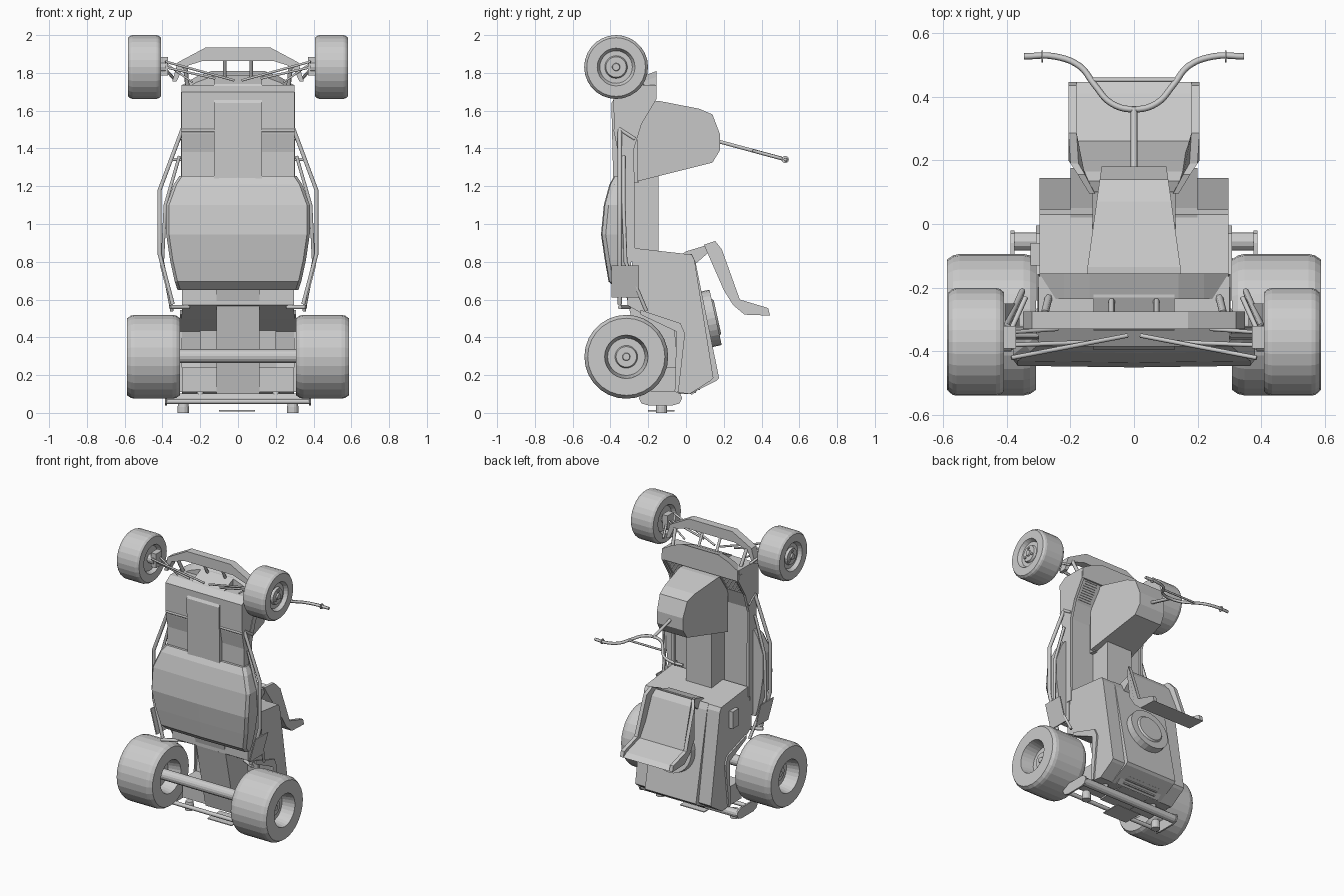
import bpy, bmesh, math
from mathutils import Vector

if "Cube" in bpy.data.objects:
    bpy.data.objects.remove(bpy.data.objects["Cube"], do_unlink=True)

GREY = (0.6, 0.6, 0.6, 1)
mat = bpy.data.materials.new("plain grey")
mat.use_nodes = True
mat.diffuse_color = GREY
mat.node_tree.nodes["Principled BSDF"].inputs["Base Color"].default_value = GREY


def finish(name, bm):
    bmesh.ops.recalc_face_normals(bm, faces=bm.faces)
    me = bpy.data.meshes.new(name)
    bm.to_mesh(me)
    bm.free()
    me.materials.append(mat)
    ob = bpy.data.objects.new(name, me)
    bpy.context.collection.objects.link(ob)
    return ob


def loft(name, rings):
    """Skin a list of equal-length closed rings and cap both ends."""
    bm = bmesh.new()
    vs = [[bm.verts.new(p) for p in r] for r in rings]
    n = len(vs[0])
    for a, b in zip(vs, vs[1:]):
        for i in range(n):
            bm.faces.new((a[i], a[(i + 1) % n], b[(i + 1) % n], b[i]))
    bm.faces.new(vs[0])
    bm.faces.new(vs[-1])
    return finish(name, bm)


def prism(name, profile, x0, x1, width=lambda y: 1):
    """Extrude a (y, z) side profile across x, scaled by a width rule."""
    return loft(name, [[(x * width(y), y, z) for y, z in profile] for x in (x0, x1)])


def box(name, lo, hi):
    return prism(name, [(lo[1], lo[2]), (hi[1], lo[2]), (hi[1], hi[2]), (lo[1], hi[2])], lo[0], hi[0])


def lathe(name, profile, centre, axis=(1, 0, 0), seg=28):
    """Spin (offset along axis, radius) pairs around an axis."""
    q = Vector((0, 0, 1)).rotation_difference(Vector(axis))
    c = Vector(centre)
    rings = []
    for d, r in profile:
        ring = []
        for i in range(seg):
            t = 2 * math.pi * i / seg
            ring.append(c + q @ Vector((r * math.cos(t), r * math.sin(t), d)))
        rings.append(ring)
    return loft(name, rings)


def tube(name, pts, r, smooth=False):
    """Round pipe along a path, made as a bevelled curve then meshed."""
    cu = bpy.data.curves.new(name, "CURVE")
    cu.dimensions = "3D"
    cu.bevel_depth, cu.bevel_resolution, cu.use_fill_caps = r, 1, True
    sp = cu.splines.new("BEZIER" if smooth else "POLY")
    if smooth:
        sp.bezier_points.add(len(pts) - 1)
        for b, p in zip(sp.bezier_points, pts):
            b.co = p
            b.handle_left_type = b.handle_right_type = "AUTO"
        sp.resolution_u = 5
    else:
        sp.points.add(len(pts) - 1)
        for b, p in zip(sp.points, pts):
            b.co = (*p, 1)
    tmp = bpy.data.objects.new(name + " path", cu)
    bpy.context.collection.objects.link(tmp)
    dg = bpy.context.evaluated_depsgraph_get()
    bm = bmesh.new()
    bm.from_mesh(tmp.evaluated_get(dg).to_mesh())
    bpy.data.objects.remove(tmp, do_unlink=True)
    return finish(name, bm)


def wheel(name, x, y, z, R, w, rim, dish, hub, side):
    """Tyre with rounded shoulders and a dished rim on both faces."""
    k = 0.14 * w
    inner = [(-w + dish, .01), (-w + dish, rim * .86), (-w, rim), (-w, R * .92), (-w + k, R * .98), (-w + 2 * k, R)]
    outer = [(-d, r) for d, r in reversed(inner[1:])]
    boss = [(w - dish, hub), (w - dish + .015, hub * .9), (w - dish + .015, hub * .35), (w - dish + .025, hub * .3)]
    return lathe(name, inner + outer + boss, (x, y, z), (side, 0, 0))


# Wheels, hubs and rear axle
for s, side in ((1, "left"), (-1, "right")):
    wheel(side + " rear wheel", s * .447, -.316, .297, .222, .14, .115, .09, .06, s)
    wheel(side + " front wheel", s * .495, -.37, 1.831, .169, .087, .10, .025, .06, s)
    for i in range(3):
        t = math.radians(90 + 120 * i)
        lathe(side + " wheel bolt", [(0, .009), (.024, .009)],
              (s * .555, -.37 + .038 * math.cos(t), 1.831 + .038 * math.sin(t)), (s, 0, 0), 8)
    box(side + " front hub", (s * .37, -.39, 1.785), (s * .41, -.32, 1.885))
    lathe(side + " front spindle", [(0, .03), (.08, .03)], (s * .385, -.37, 1.831), (s, 0, 0), 12)
lathe("rear axle", [(-.38, .037), (.38, .037)], (0, -.316, .30), seg=16)

# Rear body, raised centre cover, belly keel and tail panel
belly = [(.02, .10), (-.06, .11), (-.03, .33), (-.05, .43), (-.19, .50), (-.31, .57), (-.31, .66)]
prism("rear body", [(-.27, .872), (.03, .838), (.045, .81), (.145, .185), (.13, .17)] + belly, -.297, .297)
prism("rear centre cover", [(-.10, .80), (.03, .842), (.05, .80), (.175, .185), (.16, .17), (.02, .10), (-.03, .11)],
      -.20, .20)
prism("belly keel", [(-.33, .68), (-.30, .55), (-.20, .10), (.02, .10), (0, .68)], -.115, .115)
prism("tail panel", [(.02, .105), (.13, .19), (.14, .18), (.03, .095)], -.17, .17)
for i in range(4):
    y, z = .045 + i * .022, .104 + i * .017
    box("tail louvre", (-.13, y, z), (.13, y + .008, z + .02))
lathe("engine cover", [(0, .15), (.05, .15), (.05, .10), (.06, .09)], (0, .108, .495), (0, .976, .214))
for s in (-1, 1):
    box("side rear panel", (s * .11, -.20, .11), (s * .297, -.05, .24))
    prism("side trim", [(-.24, .545), (-.03, .475), (-.005, .42), (-.04, .11), (-.06, .11), (-.05, .43), (-.24, .52)],
          s * .297, s * .308)
box("side latch box", (-.325, -.13, .66), (-.297, -.06, .78))

# Front leg shield with floor boards, top lip, tunnel, and nose
prism("leg shield", [(-.36, .66), (-.36, 1.38), (-.38, 1.48), (-.385, 1.70), (-.33, 1.735), (-.165, 1.735),
                     (-.16, 1.67), (-.25, 1.53), (-.29, 1.42), (-.29, .66)], -.30, .30)
lip = [(.297, 1.66), (.297, 1.735), (.22, 1.78), (.14, 1.81)]
lip += [(-x, z) for x, z in reversed(lip)]
loft("shield lip", [[(x, y, z - drop * (z > 1.7)) for x, z in lip] for y, drop in ((-.235, .03), (-.155, 0))])
prism("centre tunnel", [(-.30, .84), (-.145, .84), (-.145, 1.64), (-.30, 1.60)], -.10, .10)
prism("nose panel", [(-.385, 1.22), (-.395, 1.64), (-.33, 1.74), (-.23, 1.785), (-.20, 1.785), (-.25, 1.22)],
      -.127, .127)
for s in (-1, 1):
    prism("shield side rail", [(-.31, .80), (-.27, .80), (-.275, 1.40), (-.235, 1.53), (-.157, 1.66), (-.16, 1.70),
                               (-.20, 1.70), (-.27, 1.55), (-.31, 1.44)], s * .285, s * .303)
    for i in range(9):
        y, z = -.243 + .0085 * i, 1.545 + .0133 * i
        box("vent slat", (s * .165, y, z), (s * .265, y + .006, z + .006))

# Skid pan under the floor, with a folded point toward its lower edge
pan = ((.65, .32, -.355), (.695, .335, -.405), (.81, .36, -.425), (.945, .38, -.445), (1.10, .38, -.43),
       (1.21, .34, -.40), (1.255, .31, -.375))
loft("skid pan", [[(-w, -.32, z), (-w, y + .02, z), (-w + .015, y, z), (0, y - .005, z), (w - .015, y, z),
                   (w, y + .02, z), (w, -.32, z)] for z, w, y in pan])

# Steering cowl
prism("steering cowl", [(-.26, 1.225), (.14, 1.325), (.18, 1.39), (.18, 1.475), (.14, 1.58), (.07, 1.61),
                        (-.135, 1.65), (-.26, 1.65)], -.146, .146, lambda y: 1 - .98 * max(0, y + .13))


# Handlebar: stem, curved bars, crossbar and grip flanges
def bar(x, y):
    return (x, y, 1.435 - .27 * (y - .18))


tube("steering stem", [bar(0, .12), bar(0, .365)], .011)
half = [(.07, .378), (.124, .437), (.17, .495), (.25, .526), (.345, .526)]
tube("handlebar", [bar(-x, y) for x, y in reversed(half)] + [bar(0, .36)] + [bar(x, y) for x, y in half], .010, True)
tube("handlebar crossbar", [bar(-.13, .452), bar(.13, .452)], .007)
for s in (-1, 1):
    lathe("grip flange", [(0, .019), (.005, .019)], bar(s * .285, .526), (s, 0, 0), 12)


# Seat: recessed pad between raised bolsters, on a bracket
def seat_width(y):
    return min(1, .68 + max(0, y - .10) * 3.2)


back = [(.445, .515), (.31, .52), (.25, .57), (.20, .65), (.11, .855)]
prism("seat pad", [(.10, .88), (.135, .895), (.165, .855), (.26, .585), (.41, .54)] + back, -.185, .185, seat_width)
for s in (-1, 1):
    prism("seat bolster", [(.095, .89), (.155, .91), (.19, .865), (.285, .60), (.435, .555)] + back,
          s * .18, s * .206, seat_width)
prism("seat bracket", [(-.02, .84), (0, .855), (.10, .885), (.12, .85), (.04, .78)], -.13, .13)

# Side frames and step plates
for s in (-1, 1):
    outer = [(.295, 1.50), (.415, 1.18), (.415, .84), (.345, .575)]
    tube("side frame", [(s * x, -.35, z) for x, z in outer], .012)
    tube("frame upper stay", [(s * .295, -.355, 1.505), (s * .30, -.27, 1.45)], .010)
    tube("frame brace", [(s * .31, -.33, 1.36), (s * .385, -.33, 1.10), (s * .40, -.32, .80), (s * .35, -.21, .54)], .010)
    tube("frame lower stay", [(s * .36, -.35, .56), (s * .26, -.30, .56)], .012)
    loft("step plate", [[(s * (x + d), y, z) for d, y in ((0, -.395), (.008, -.395), (.008, -.25), (0, -.25))]
                        for x, z in ((.36, .61), (.405, .78))])
tube("frame crossbar", [(-.30, -.375, 1.495), (.30, -.375, 1.495)], .010)

# Front bumper: flat arched band of paired outer and inner points
band = [((.348, 1.755), (.325, 1.755)), ((.32, 1.855), (.29, 1.83)), ((.17, 1.935), (.19, 1.863))]
band += [tuple((-x, z) for x, z in pair) for pair in reversed(band)]
loft("front bumper", [[(x, y, z) for (x, z), y in ((o, -.275), (o, -.33), (i, -.33), (i, -.275))] for o, i in band])
for s in (-1, 1):
    tube("bumper post", [(s * .07, -.22, 1.74), (s * .07, -.29, 1.87)], .010)
    tube("bumper side post", [(s * .26, -.20, 1.66), (s * .28, -.28, 1.84)], .012)
    # Front suspension arms and steering rod
    tube("upper arm", [(s * .24, -.33, 1.75), (s * .385, -.34, 1.85)], .006)
    tube("steering rod", [(s * .02, -.35, 1.76), (s * .385, -.42, 1.86)], .007)
    tube("lower arm", [(s * .12, -.37, 1.77), (s * .385, -.38, 1.83)], .007)
    tube("shock", [(s * .34, -.23, 1.77), (s * .385, -.33, 1.82)], .008)

# Rear bumper: bars, capsule end plates, exhausts and plate
lathe("rear bumper bar", [(-.38, .028), (.38, .028)], (0, -.055, .075), seg=12)
tube("rear bumper lower bar", [(-.38, -.21, .06), (.38, -.21, .06)], .014)
for s in (-1, 1):
    ends = [(-.25, .078), (-.235, .105), (-.20, .115), (-.06, .115), (-.03, .10), (-.02, .078), (-.035, .05),
            (-.07, .04), (-.20, .04), (-.235, .05)]
    prism("bumper end plate", ends, s * .375, s * .387)
    tube("bumper mount", [(s * .20, -.055, .08), (s * .20, -.03, .16)], .02)
    lathe("exhaust tip", [(0, .03), (.03, .03), (.06, .025)], (s * .29, -.13, 0), (0, 0, 1), 14)
box("number plate", (-.10, -.20, .008), (.09, -.06, .014))
